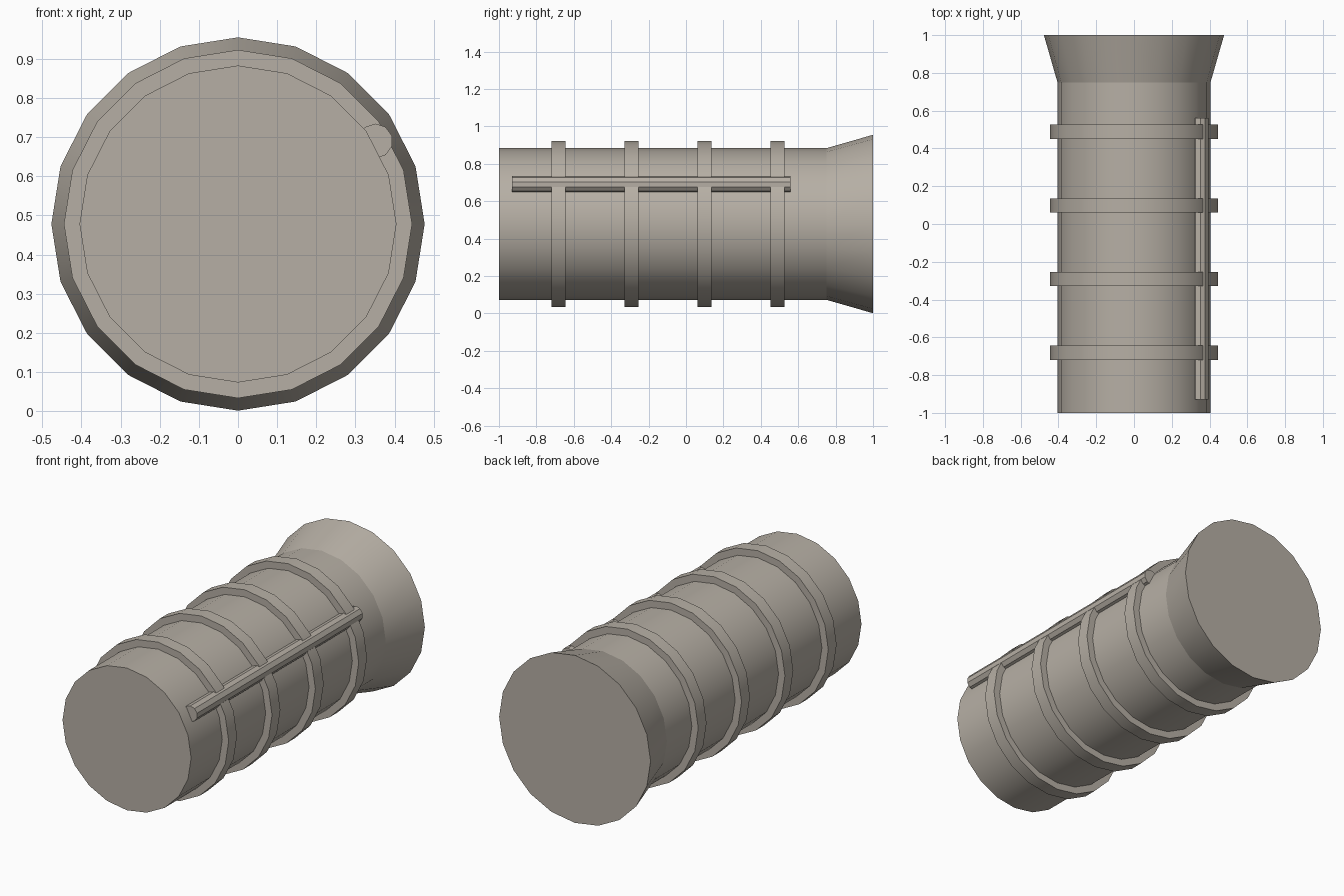
import bpy, bmesh
from math import sin, cos, pi, radians

if "Cube" in bpy.data.objects:
    bpy.data.objects.remove(bpy.data.objects["Cube"])

AXIS_Z = 0.478
SIDES = 20

# Warm grey shared by every part
grey = bpy.data.materials.new("warm_grey")
grey.diffuse_color = (0.47, 0.43, 0.375, 1.0)
grey.use_nodes = True
grey.node_tree.nodes["Principled BSDF"].inputs["Base Color"].default_value = grey.diffuse_color


def lathe(name, profile, sides=SIDES, cx=0.0, cz=AXIS_Z, start=0.0,
          closed=False, creases=()):
    """Sweep (radius, y) points round an axis parallel to y."""
    bm = bmesh.new()
    loops = []
    for r, y in profile:
        loops.append([bm.verts.new((cx + r * cos(start + 2 * pi * i / sides), y,
                                    cz + r * sin(start + 2 * pi * i / sides)))
                      for i in range(sides)])
    pairs = list(zip(loops, loops[1:]))
    if closed:
        pairs.append((loops[-1], loops[0]))
    else:
        bm.faces.new(loops[0])
        bm.faces.new(loops[-1])
    for a, b in pairs:
        for i in range(sides):
            j = (i + 1) % sides
            bm.faces.new((a[i], a[j], b[j], b[i]))
    for k in creases:
        for i in range(sides):
            bm.edges.get((loops[k][i], loops[k][(i + 1) % sides])).smooth = False
    bmesh.ops.recalc_face_normals(bm, faces=bm.faces)
    mesh = bpy.data.meshes.new(name)
    bm.to_mesh(mesh)
    bm.free()
    mesh.materials.append(grey)
    obj = bpy.data.objects.new(name, mesh)
    bpy.context.collection.objects.link(obj)
    bpy.ops.object.select_all(action='DESELECT')
    obj.select_set(True)
    bpy.context.view_layer.objects.active = obj
    bpy.ops.object.shade_smooth_by_angle(angle=radians(30), keep_sharp_edges=True)
    return obj


# Barrel with a flared back end, creased where the flare starts
lathe("barrel", [(0.405, -1.0), (0.405, 0.75), (0.477, 1.0)], creases=[1])

# Four raised bands, slightly sunk into the barrel
for i in range(4):
    y = -0.682 + 0.39 * i
    h = 0.0375
    lathe(f"band_{i + 1}",
          [(0.39, y - h), (0.445, y - h), (0.445, y + h), (0.39, y + h)],
          closed=True)

# Ten-sided side rod running across the bands
lathe("side_rod", [(0.0445, -0.93), (0.0445, 0.56)], sides=10,
      cx=0.351, cz=0.69, start=pi / 10)
